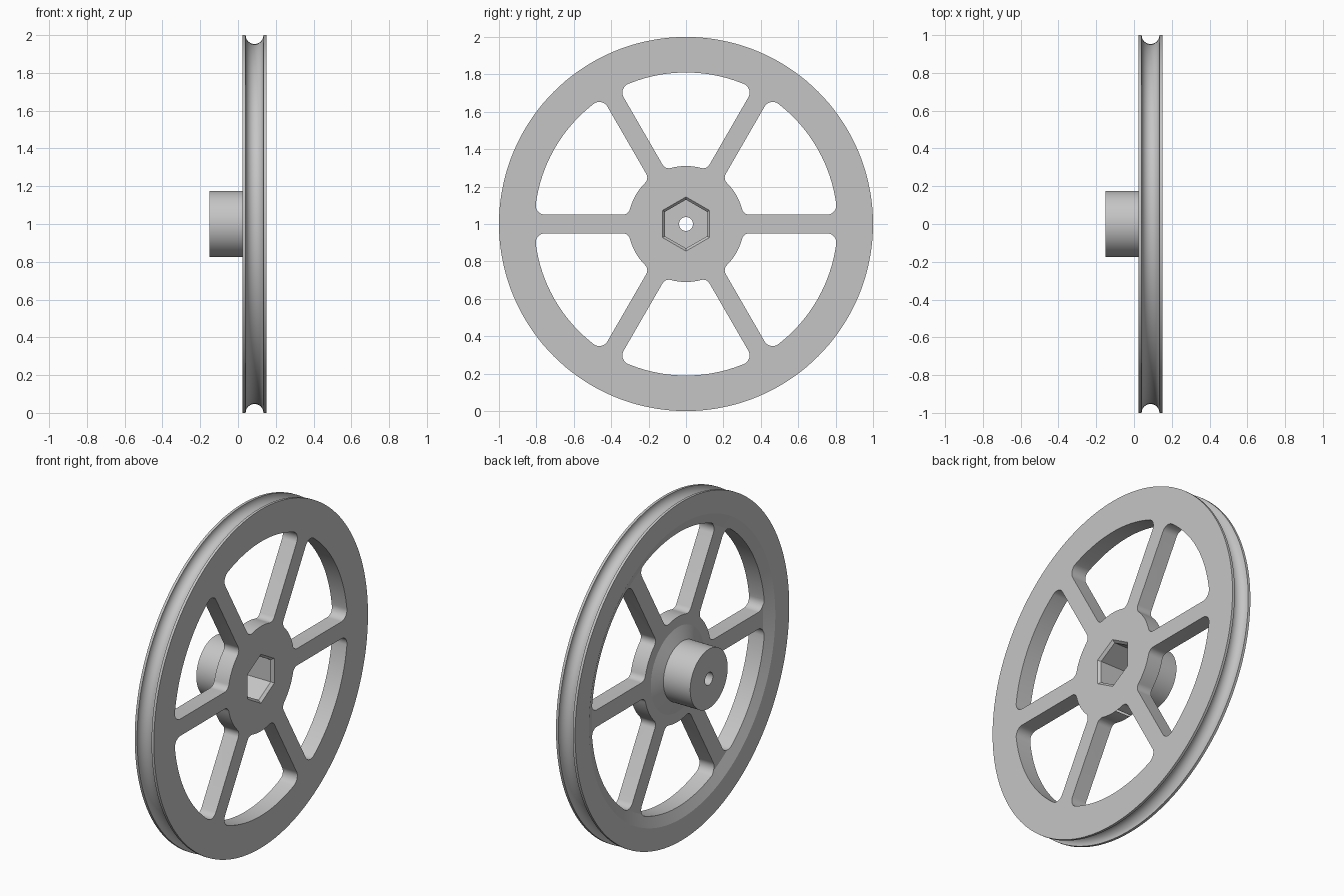
import bpy, bmesh
from math import sin, cos, pi, asin, radians

if "Cube" in bpy.data.objects:
    bpy.data.objects.remove(bpy.data.objects["Cube"])

# Single grey finish
grey = bpy.data.materials.new("light_grey")
grey.use_nodes = True
colour = (0.56, 0.56, 0.56, 1)
grey.diffuse_color = colour
grey.node_tree.nodes["Principled BSDF"].inputs["Base Color"].default_value = colour

X_BACK, X_WEB, X_FACE = 0.025, 0.055, 0.15   # rim back, spoke back, flat front
AXLE_Z = 1.0


def polar(r, a):
    return r * cos(a), r * sin(a)


def arc(cx, cy, r, a0, a1, n):
    return [(cx + r * cos(a0 + (a1 - a0) * i / n),
             cy + r * sin(a0 + (a1 - a0) * i / n)) for i in range(n + 1)]


def loft(bm, sections):
    """Closed solid through rings given as (x, [(y, z), ...])."""
    rings = [[bm.verts.new((x, y, z + AXLE_Z)) for y, z in pts] for x, pts in sections]
    n = len(rings[0])
    for a, b in zip(rings, rings[1:]):
        for i in range(n):
            bm.faces.new((a[i], a[(i + 1) % n], b[(i + 1) % n], b[i]))
    bm.faces.new(rings[0])
    bm.faces.new(rings[-1])


def make_object(name, bm):
    bmesh.ops.recalc_face_normals(bm, faces=bm.faces)
    mesh = bpy.data.meshes.new(name)
    bm.to_mesh(mesh)
    bm.free()
    mesh.materials.append(grey)
    obj = bpy.data.objects.new(name, mesh)
    bpy.context.collection.objects.link(obj)
    return obj


def cut(target, cutter):
    mod = target.modifiers.new("cut", "BOOLEAN")
    mod.operation, mod.solver, mod.object = "DIFFERENCE", "EXACT", cutter
    bpy.context.view_layer.objects.active = target
    bpy.ops.object.modifier_apply(modifier=mod.name)
    bpy.data.objects.remove(cutter)


# Turned body: hub, tapered boss, recessed web, rim with round rope groove
mid = (X_BACK + X_FACE) / 2
profile = [(-0.15, 0.175), (X_BACK, 0.175), (X_WEB, 0.25), (X_WEB, 0.80),
           (X_BACK, 0.87), (X_BACK, 1.0)]
profile += arc(mid, 1.0, 0.047, pi, 2 * pi, 16)
profile += [(X_FACE, 1.0)]
SEGMENTS = 144
bm = bmesh.new()
loft(bm, [(x, [polar(r, 2 * pi * i / SEGMENTS) for i in range(SEGMENTS)])
          for x, r in profile])
wheel = make_object("pulley_wheel", bm)

# Six rounded windows leave six straight spokes
HALF, R_IN, R_OUT, F_IN, F_OUT = 0.05, 0.31, 0.81, 0.04, 0.05
a_out = asin((HALF + F_OUT) / (R_OUT - F_OUT))
a_in = asin((HALF + F_IN) / (R_IN + F_IN))
step = pi / 3
bm = bmesh.new()
for k in range(6):
    s, e = k * step, (k + 1) * step
    outline = arc(*polar(R_OUT - F_OUT, s + a_out), F_OUT, s - pi / 2, s + a_out, 10)
    outline += arc(0, 0, R_OUT, s + a_out, e - a_out, 24)[1:-1]
    outline += arc(*polar(R_OUT - F_OUT, e - a_out), F_OUT, e - a_out, e + pi / 2, 10)
    outline += arc(*polar(R_IN + F_IN, e - a_in), F_IN, e + pi / 2, e - a_in + pi, 10)
    outline += arc(0, 0, R_IN, e - a_in, s + a_in, 12)[1:-1]
    outline += arc(*polar(R_IN + F_IN, s + a_in), F_IN, s + a_in - pi, s - pi / 2, 10)
    loft(bm, [(-0.1, outline), (0.3, outline)])
cut(wheel, make_object("window_cutter", bm))

# Hexagonal socket with a bevelled mouth
bm = bmesh.new()
loft(bm, [(x, [polar(r, pi / 2 + i * step) for i in range(6)])
          for x, r in ((-0.05, 0.13), (0.135, 0.13), (0.165, 0.16))])
cut(wheel, make_object("socket_cutter", bm))

# Axle hole through the hub end
bm = bmesh.new()
circle = [polar(0.037, 2 * pi * i / 32) for i in range(32)]
loft(bm, [(-0.3, circle), (0.05, circle)])
cut(wheel, make_object("axle_cutter", bm))

# Smooth curves, crisp edges
bpy.ops.object.select_all(action="DESELECT")
wheel.select_set(True)
bpy.context.view_layer.objects.active = wheel
bpy.ops.object.shade_smooth_by_angle(angle=radians(15))
